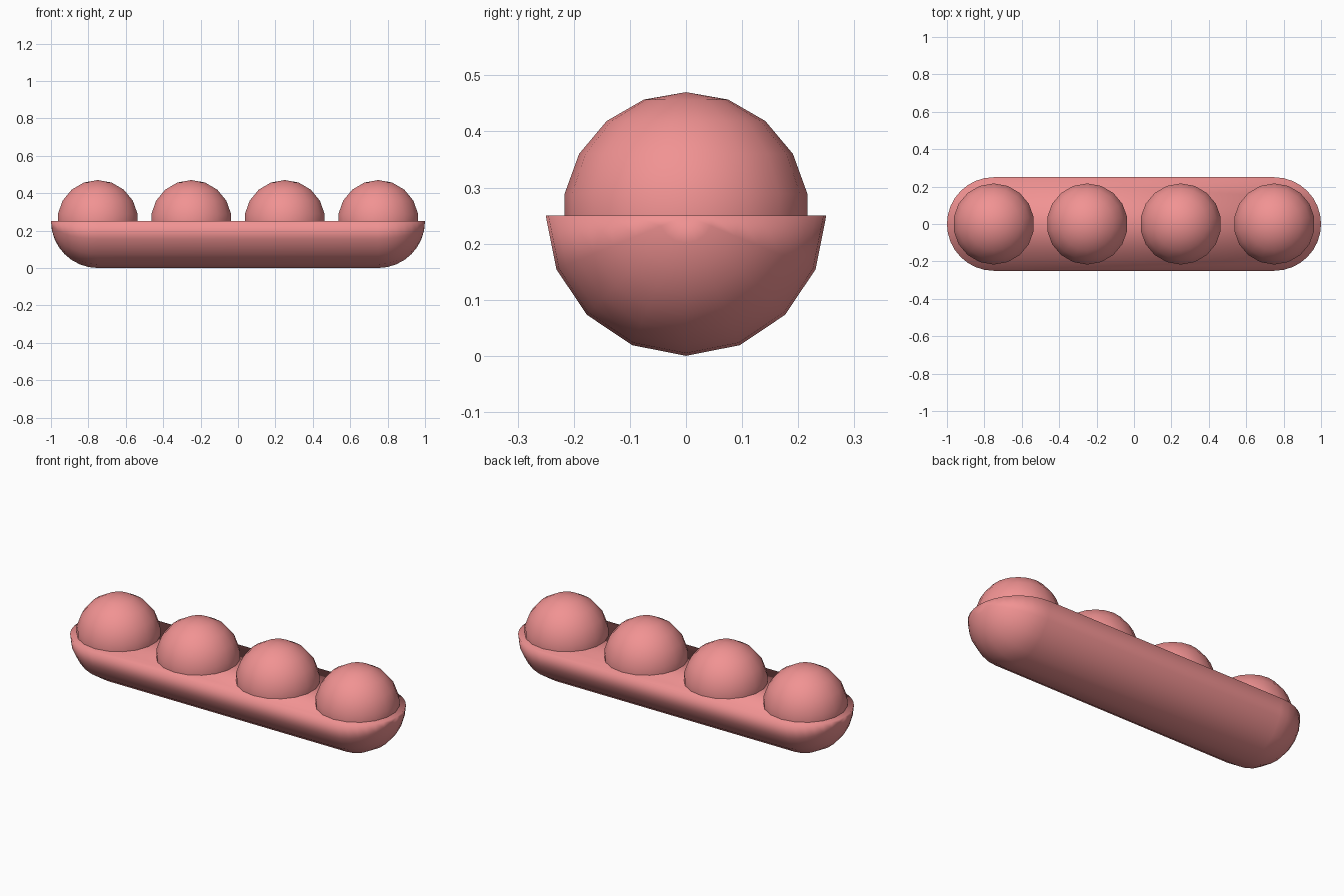
import bpy, bmesh
from math import sin, cos, pi

if "Cube" in bpy.data.objects:
    bpy.data.objects.remove(bpy.data.objects["Cube"])

mat = bpy.data.materials.new("pink")
mat.diffuse_color = (0.88, 0.29, 0.29, 1)
mat.use_nodes = True
mat.node_tree.nodes["Principled BSDF"].inputs["Base Color"].default_value = mat.diffuse_color

R, HALF = 0.25, 0.75      # shell radius, half length of the straight part
ARC, CAP = 8, 8           # segments around the half section and along each end

# Shell: half capsule lofted along x, closed by a flat top
bm = bmesh.new()
right = [(HALF + R * sin(i * pi / 2 / CAP), R * cos(i * pi / 2 / CAP)) for i in range(CAP)]
stations = [(-x, r) for x, r in reversed(right)] + right
rows = [[bm.verts.new((x, -r * cos(j * pi / ARC), R - r * sin(j * pi / ARC)))
         for j in range(ARC + 1)] for x, r in stations]
for a, b in zip(rows, rows[1:]):
    for j in range(ARC):
        bm.faces.new((a[j], a[j + 1], b[j + 1], b[j]))
tips = [bm.verts.new((s * (HALF + R), 0, R)) for s in (-1, 1)]
for row, tip in ((rows[0], tips[0]), (rows[-1], tips[1])):
    for j in range(ARC):
        bm.faces.new((row[j], row[j + 1], tip))
bm.faces.new([r[0] for r in rows] + [tips[1]] + [r[-1] for r in reversed(rows)] + [tips[0]])
bmesh.ops.recalc_face_normals(bm, faces=bm.faces[:])
mesh = bpy.data.meshes.new("pod_shell")
bm.to_mesh(mesh)
bm.free()
mesh.shade_smooth()
mesh.materials.append(mat)
bpy.context.collection.objects.link(bpy.data.objects.new("pod_shell", mesh))

# Row of four balls, half sunk into the shell
for i in range(4):
    bpy.ops.mesh.primitive_uv_sphere_add(segments=18, ring_count=9, radius=0.22,
                                         location=(-0.75 + 0.5 * i, 0, R))
    ball = bpy.context.object
    ball.name = f"ball_{i + 1}"
    ball.data.shade_smooth()
    ball.data.materials.append(mat)
